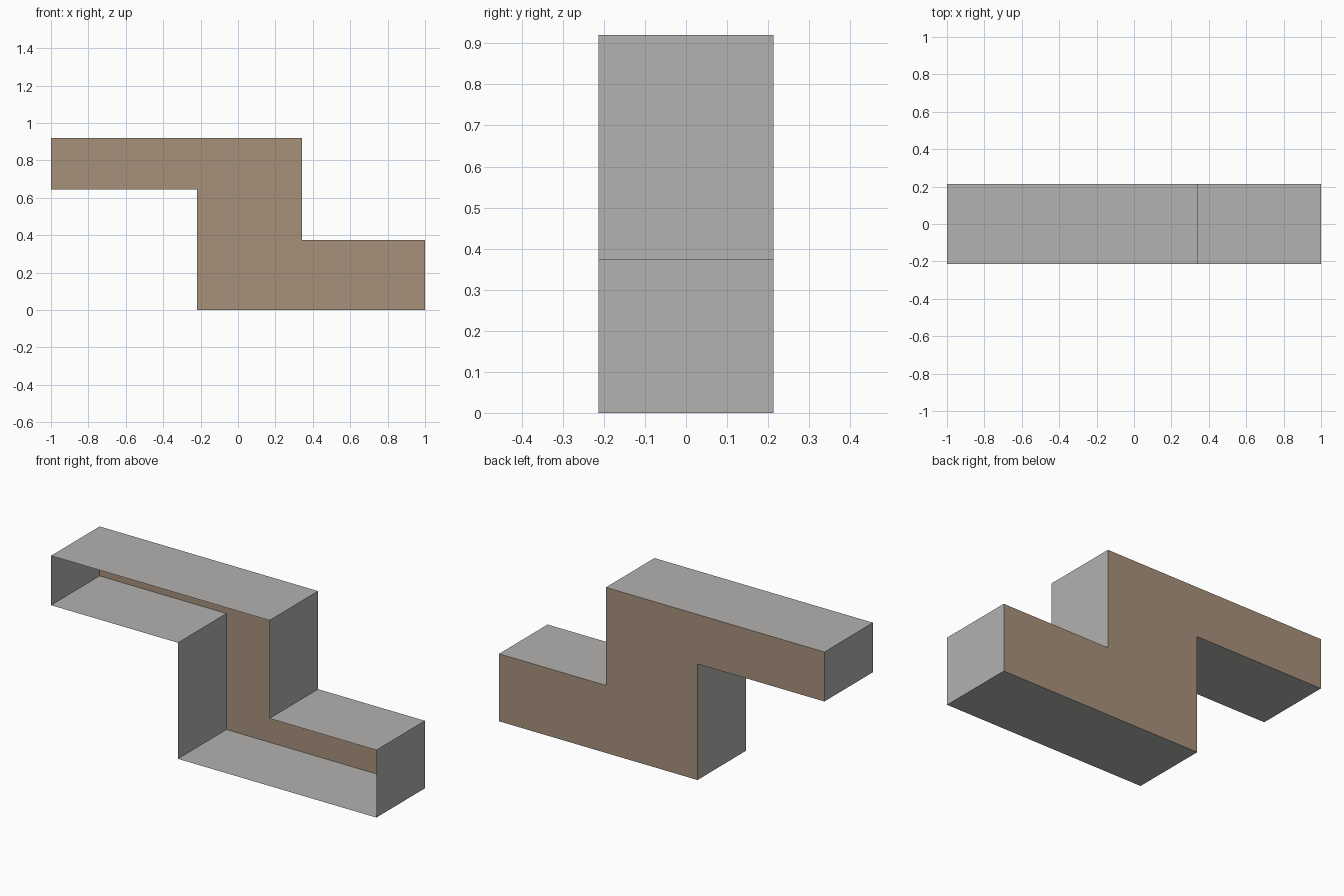
import bpy, bmesh

if "Cube" in bpy.data.objects:
    bpy.data.objects.remove(bpy.data.objects["Cube"])

HALF_DEPTH = 0.213
# Stepped outline in x, z (counter-clockwise seen from the front)
OUTLINE = [(-0.22, 0), (1, 0), (1, 0.375), (0.343, 0.375),
           (0.343, 0.92), (-1, 0.92), (-1, 0.645), (-0.22, 0.645)]


def material(name, color):
    mat = bpy.data.materials.new(name)
    mat.diffuse_color = (*color, 1)
    mat.use_nodes = True
    mat.node_tree.nodes["Principled BSDF"].inputs["Base Color"].default_value = mat.diffuse_color
    return mat


def make_object(name, bm, mat):
    mesh = bpy.data.meshes.new(name)
    bm.to_mesh(mesh)
    bm.free()
    mesh.materials.append(mat)
    obj = bpy.data.objects.new(name, mesh)
    bpy.context.collection.objects.link(obj)
    return obj


def ring(bm, y):
    return [bm.verts.new((x, y, z)) for x, z in OUTLINE]


grey = material("warm grey", (0.45, 0.445, 0.435))
brown = material("brown", (0.39, 0.285, 0.20))

# Thin side walls running around the outline, open at the front
bm = bmesh.new()
front, back = ring(bm, -HALF_DEPTH), ring(bm, HALF_DEPTH)
for i in range(len(front)):
    j = (i + 1) % len(front)
    bm.faces.new((front[j], front[i], back[i], back[j]))
make_object("side_walls", bm, grey)

# Flat panel closing the back
bm = bmesh.new()
bm.faces.new(list(reversed(ring(bm, HALF_DEPTH))))
make_object("back_panel", bm, brown)
